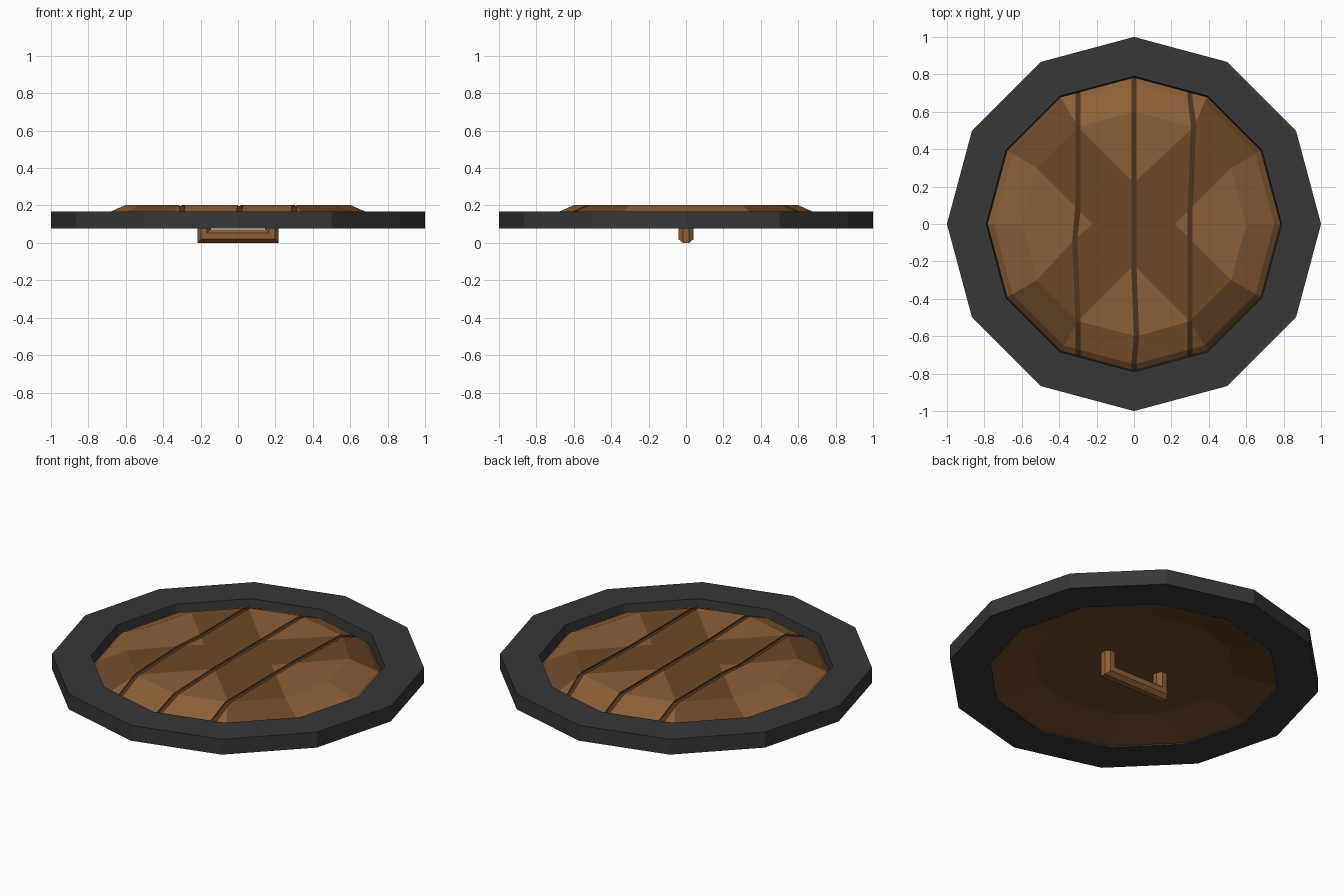
import bpy, bmesh
from math import sin, cos, pi, radians, degrees, atan2, sqrt

if "Cube" in bpy.data.objects:
    bpy.data.objects.remove(bpy.data.objects["Cube"])

def material(name, rgb):
    m = bpy.data.materials.new(name)
    m.diffuse_color = (*rgb, 1)
    m.use_nodes = True
    m.node_tree.nodes["Principled BSDF"].inputs["Base Color"].default_value = m.diffuse_color
    return m

PLANK = material("plank_wood", (0.26, 0.115, 0.038))
DARK = material("dark_wood", (0.15, 0.066, 0.022))
GROOVE = material("groove_wood", (0.075, 0.034, 0.012))
IRON = material("iron", (0.038, 0.038, 0.038))

def finish(bm, name, mats):
    bmesh.ops.recalc_face_normals(bm, faces=bm.faces[:])
    me = bpy.data.meshes.new(name)
    bm.to_mesh(me)
    bm.free()
    for m in mats:
        me.materials.append(m)
    ob = bpy.data.objects.new(name, me)
    bpy.context.collection.objects.link(ob)
    return ob

def lathe(profile, closed, n=12):
    """Spin (radius, z) points into n flat sides; cap the ends if not closed."""
    bm = bmesh.new()
    rings = [[bm.verts.new((r * cos(2 * pi * i / n), r * sin(2 * pi * i / n), z))
              for i in range(n)] for r, z in profile]
    pairs = list(zip(rings, rings[1:])) + ([(rings[-1], rings[0])] if closed else [])
    for a, b in pairs:
        for i in range(n):
            j = (i + 1) % n
            bm.faces.new((a[i], a[j], b[j], b[i]))
    if not closed:
        bm.faces.new(rings[0])
        bm.faces.new(rings[-1])
    bmesh.ops.recalc_face_normals(bm, faces=bm.faces[:])
    return bm

def slice_faces(bm, faces, co, no):
    geom = set(faces)
    for f in faces:
        geom.update(f.edges)
        geom.update(f.verts)
    bmesh.ops.bisect_plane(bm, geom=list(geom), dist=1e-4, plane_co=co, plane_no=no)

# Iron rim
finish(lathe([(1, .077), (1, .168), (.79, .168), (.78, .077)], True), "rim", [IRON])

# Wooden dish: domed top, hollow underside
bm = lathe([(.6, .203), (.75, .137), (.79, .1), (.80, .09), (.785, .085), (.54, .145)], False)
half = .6 * sin(radians(15))

def cap():
    return [f for f in bm.faces if f.calc_center_median().z > .2]

def upper():
    return [f for f in bm.faces if f.normal.z > .05]

# Cross bands on the flat top
for s in (1, -1):
    d = (1 / sqrt(2), s / sqrt(2), 0)
    for k in (half, -half):
        slice_faces(bm, cap(), (d[0] * k, d[1] * k, 0), d)
        bm.normal_update()

# Plank seams
seams, w = (-.3, 0, .3), .014
for c in seams:
    for x in (c - w, c + w):
        slice_faces(bm, upper(), (x, 0, 0), (1, 0, 0))
        bm.normal_update()

# Paint planks, cross and seams
grooves = []
for f in bm.faces:
    p = f.calc_center_median()
    if f.normal.z < .05:
        f.material_index = 1
        continue
    if p.z > .2:
        dark = min(abs(p.x + p.y), abs(p.x - p.y)) / sqrt(2) < half
    else:
        dark = 30 < degrees(atan2(p.y, p.x)) % 90 < 60
    f.material_index = int(dark)
    if any(abs(p.x - c) < w for c in seams):
        f.material_index = 2
        grooves.append(f)

# Slight wobble in the seams
for v in {v for f in grooves for v in f.verts}:
    if v.co.z > .18:
        if v.co.x < -.2 and -.15 < v.co.y < -.03:
            v.co.x -= .016
        elif v.co.x > .2 and v.co.y > .45:
            v.co.x += .018
        elif abs(v.co.x) < .05 and v.co.y < -.5:
            v.co.x += .013

# Recess the seams
res = bmesh.ops.extrude_face_region(bm, geom=grooves)
bmesh.ops.translate(bm, vec=(0, 0, -.007),
                    verts=[g for g in res["geom"] if isinstance(g, bmesh.types.BMVert)])
bmesh.ops.delete(bm, geom=[f for f in grooves if f.is_valid], context='FACES')
finish(bm, "wooden_dish", [PLANK, DARK, GROOVE])

# U-shaped grip underneath, octagonal bar with mitred corners
bm = bmesh.new()
section = [(.036, .016), (.016, .04), (-.016, .04), (-.036, .016),
           (-.036, -.016), (-.016, -.04), (.016, -.04), (.036, -.016)]
loops = []
for side, top in ((-1, True), (-1, False), (1, False), (1, True)):
    loops.append([bm.verts.new((side * (.181 + o), y, .165 if top else .036 - o))
                  for o, y in section])
for a, b in zip(loops, loops[1:]):
    for i in range(8):
        j = (i + 1) % 8
        bm.faces.new((a[i], a[j], b[j], b[i]))
bm.faces.new(loops[0])
bm.faces.new(loops[-1])
finish(bm, "grip", [PLANK])
